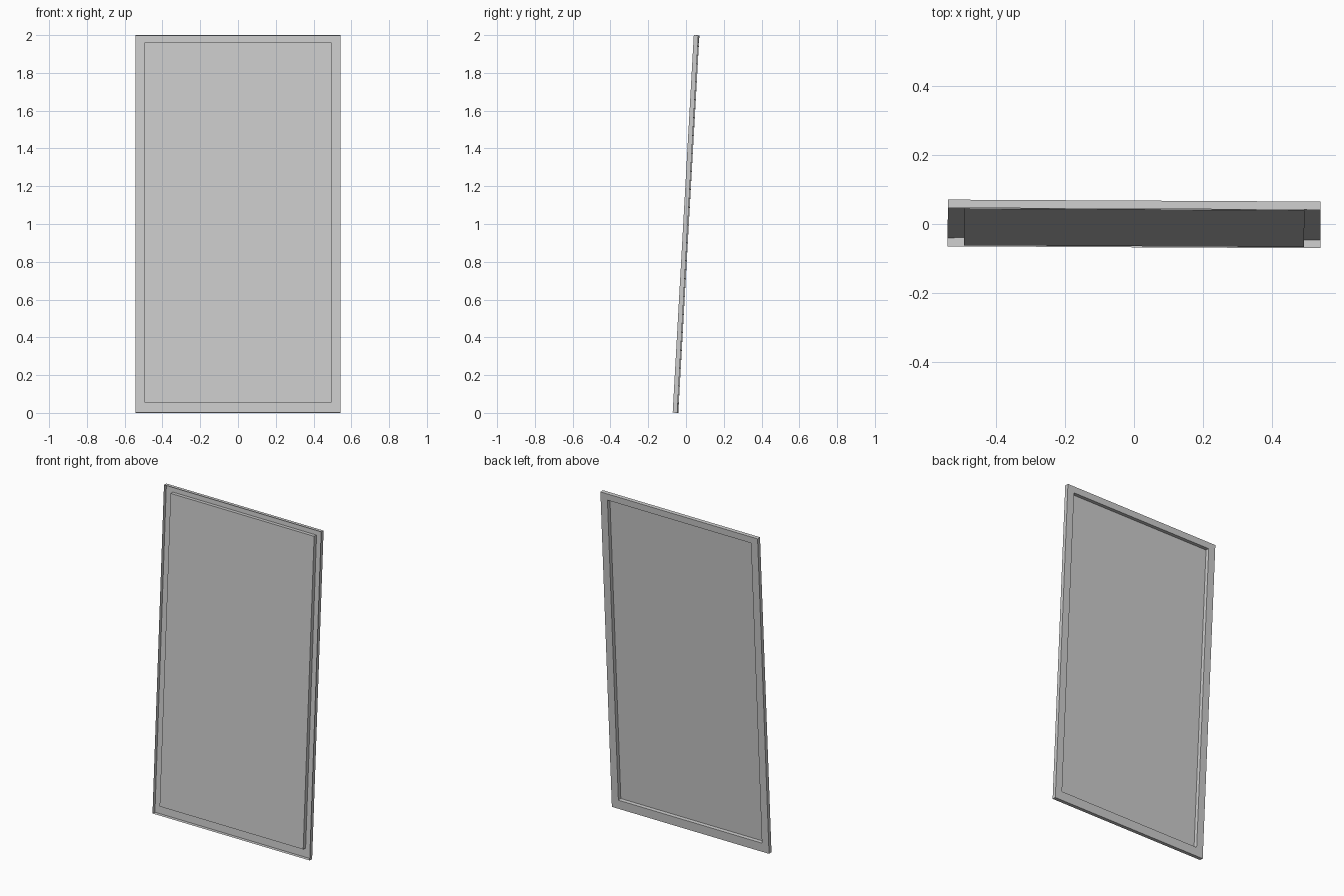
import bpy
import bmesh
from math import radians
from mathutils import Matrix, Vector

cube = bpy.data.objects.get("Cube")
if cube:
    bpy.data.objects.remove(cube)

HALF_WIDTH, HEIGHT, DEPTH = 0.542, 2.0018, 0.024
PANEL_HALF, PANEL_BOTTOM, PANEL_TOP = 0.495, 0.055, 1.962

grey = bpy.data.materials.new("light grey")
grey.use_nodes = True
colour = (0.604, 0.604, 0.604, 1)
grey.diffuse_color = colour
grey.node_tree.nodes["Principled BSDF"].inputs["Base Color"].default_value = colour

# Slight backward lean and turn, pivoting on the back bottom edge
PLACE = (Matrix.Translation((0, -0.0437, 0))
         @ Matrix.Rotation(radians(-0.3), 4, "Z")
         @ Matrix.Rotation(radians(-3.2), 4, "X"))


def rectangle(bm, half, low, high, y):
    corners = ((-half, low), (half, low), (half, high), (-half, high))
    return [bm.verts.new(Vector((x, y, z))) for x, z in corners]


def outer(bm, y):
    return rectangle(bm, HALF_WIDTH, 0, HEIGHT, y)


def inner(bm, y):
    return rectangle(bm, PANEL_HALF, PANEL_BOTTOM, PANEL_TOP, y)


def bridge(bm, first, second):
    for i in range(4):
        j = (i + 1) % 4
        bm.faces.new((first[i], first[j], second[j], second[i]))


def finish(bm, name):
    mesh = bpy.data.meshes.new(name)
    bm.to_mesh(mesh)
    bm.free()
    mesh.materials.append(grey)
    mesh.transform(PLACE)
    obj = bpy.data.objects.new(name, mesh)
    bpy.context.collection.objects.link(obj)


# Frame: open-fronted channel of rim wall, back flange and inner wall
bm = bmesh.new()
loops = [outer(bm, -DEPTH), outer(bm, 0), inner(bm, 0), inner(bm, -DEPTH)]
for a, b in zip(loops, loops[1:]):
    bridge(bm, b, a)
finish(bm, "channel_frame")

# Panel: single sheet flush with the front of the rim
bm = bmesh.new()
bm.faces.new(inner(bm, -DEPTH))
finish(bm, "front_panel")
